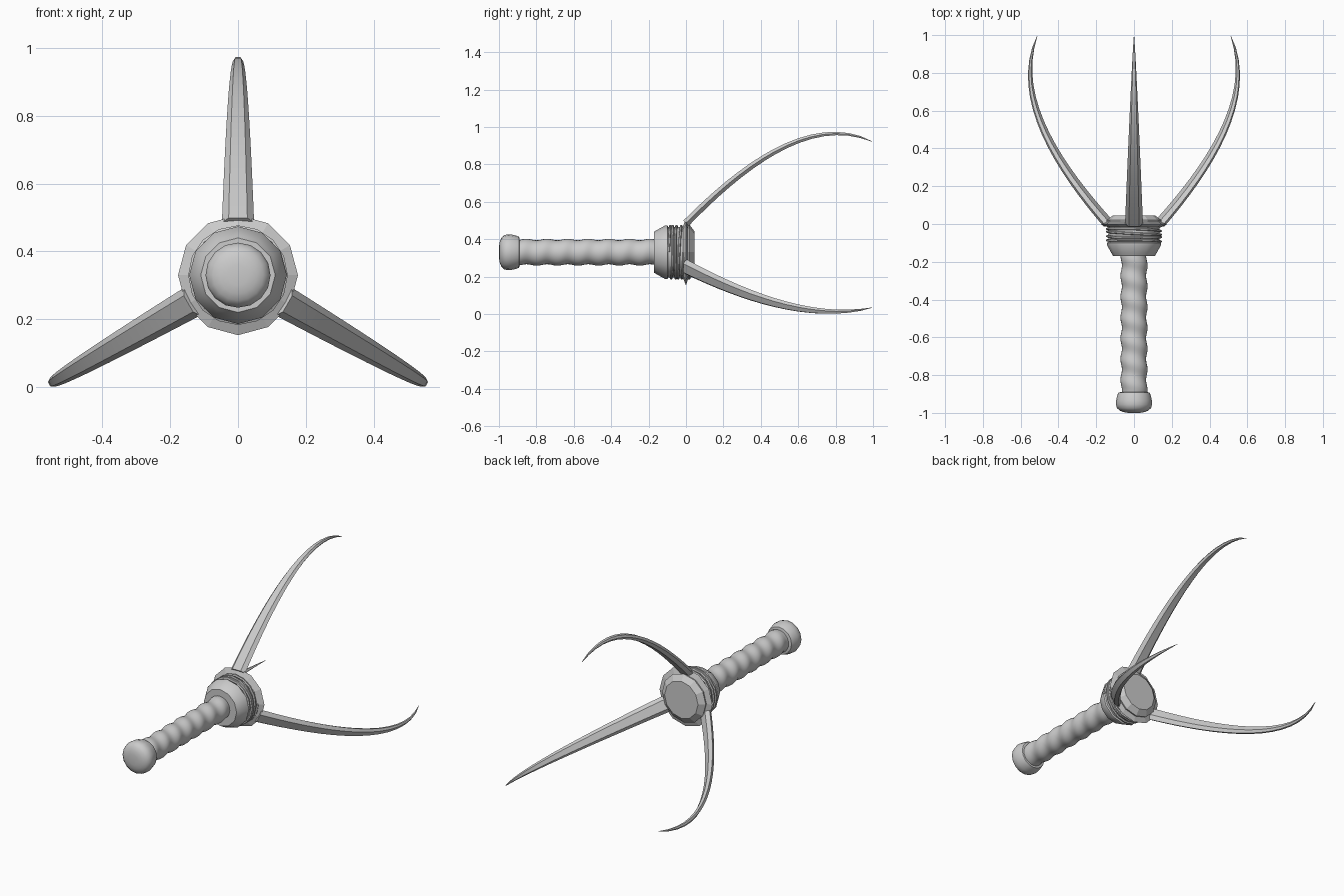
import bpy, bmesh, math
from mathutils import Vector

if "Cube" in bpy.data.objects:
    bpy.data.objects.remove(bpy.data.objects["Cube"])

ZC = 0.33  # height of the weapon's long axis

steel = bpy.data.materials.new("grey steel")
steel.diffuse_color = (0.6, 0.6, 0.6, 1)
steel.use_nodes = True
steel.node_tree.nodes["Principled BSDF"].inputs["Base Color"].default_value = steel.diffuse_color


def finish(name, bm, smooth=None):
    bmesh.ops.recalc_face_normals(bm, faces=bm.faces)
    me = bpy.data.meshes.new(name)
    bm.to_mesh(me)
    bm.free()
    me.materials.append(steel)
    ob = bpy.data.objects.new(name, me)
    bpy.context.collection.objects.link(ob)
    if smooth:
        bpy.ops.object.select_all(action='DESELECT')
        bpy.context.view_layer.objects.active = ob
        ob.select_set(True)
        bpy.ops.object.shade_smooth_by_angle(angle=math.radians(smooth))
    return ob


def skin(bm, rings, caps=True):
    """Bridge closed rings of points into a tube."""
    vs = [[bm.verts.new(p) for p in ring] for ring in rings]
    n = len(vs[0])
    for a, b in zip(vs, vs[1:]):
        for i in range(n):
            j = (i + 1) % n
            bm.faces.new((a[i], a[j], b[j], b[i]))
    if caps:
        bm.faces.new(vs[0])
        bm.faces.new(vs[-1])


def polar(y, r, a):
    return Vector((r * math.cos(a), y, ZC + r * math.sin(a)))


def lathe(name, profile, sides, smooth=None, ripple=None):
    bm = bmesh.new()
    rings = []
    for y, r in profile:
        ring = []
        for i in range(sides):
            a = math.tau * i / sides
            ring.append(polar(y, r + (ripple(y, a) if ripple else 0), a))
        rings.append(ring)
    skin(bm, rings)
    return finish(name, bm, smooth)


# Grip with a spiral ripple
lathe("grip", [(-0.92 + 0.78 * i / 84, 0.068) for i in range(85)], 24, 60,
      lambda y, a: 0.004 * math.cos(math.tau * y / 0.11 - a))

# Rounded pommel
lathe("pommel", [(-1.0, 0.03), (-0.996, 0.055), (-0.988, 0.075), (-0.975, 0.09),
                 (-0.955, 0.096), (-0.935, 0.095), (-0.905, 0.088), (-0.892, 0.082),
                 (-0.888, 0.06)], 16, 40)

# Collar that carries the blades
lathe("collar", [(-0.17, 0.07), (-0.17, 0.11), (-0.155, 0.119), (-0.11, 0.144),
                 (-0.10, 0.144), (-0.095, 0.136), (-0.01, 0.136)], 12, 35)

# Thin sharp-edged guard disc and faceted end cap
lathe("guard_disc", [(-0.02, 0.13), (0.0, 0.177), (0.015, 0.13)], 12)
lathe("end_cap", [(-0.02, 0.138), (0.02, 0.146), (0.045, 0.112)], 12)

# Wire wound around the collar
bm = bmesh.new()
turns, per = 4, 16
rings = []
for k in range(turns * per + 1):
    a = math.tau * k / per
    y = -0.093 + 0.078 * k / (turns * per) + 0.004 * math.sin(a * 1.3)
    rings.append([polar(y + 0.007 * math.cos(b), 0.14 + 0.008 * math.sin(b), a)
                  for b in (math.tau * m / 6 for m in range(6))])
skin(bm, rings)
finish("collar_winding", bm, 40)

# Three curved six-sided blades; path is a Bezier in (y, radius)
P = [Vector(p) for p in ((0, 0.155), (0.28, 0.44), (0.66, 0.75), (0.995, 0.592))]


def blade(name, ang):
    out = Vector((math.cos(ang), 0, math.sin(ang)))
    side = Vector((-math.sin(ang), 0, math.cos(ang)))
    bm = bmesh.new()
    rings = []
    for k in range(17):
        t = k / 16
        u = 1 - t
        c = P[0]*u**3 + P[1]*3*u*u*t + P[2]*3*u*t*t + P[3]*t**3
        d = ((P[1]-P[0])*u*u + (P[2]-P[1])*2*u*t + (P[3]-P[2])*t*t).normalized()
        centre = Vector((0, c.x, ZC)) + out * c.y
        nrm = Vector((0, -d.y, 0)) + out * d.x
        left = max(0.0, 1 - c.x)
        w = 0.047 * left ** 0.85 + 0.0005
        h = 0.02 * left ** 0.5
        if k == 16:
            h = 0.001
        rings.append([centre + side * (w * a) + nrm * (h * b) for a, b in
                      ((1, 0), (0.58, 1), (-0.58, 1), (-1, 0), (-0.58, -1), (0.58, -1))])
    skin(bm, rings)
    finish(name, bm, 20)


for name, deg in (("top_blade", 90), ("left_blade", 210), ("right_blade", 330)):
    blade(name, math.radians(deg))
